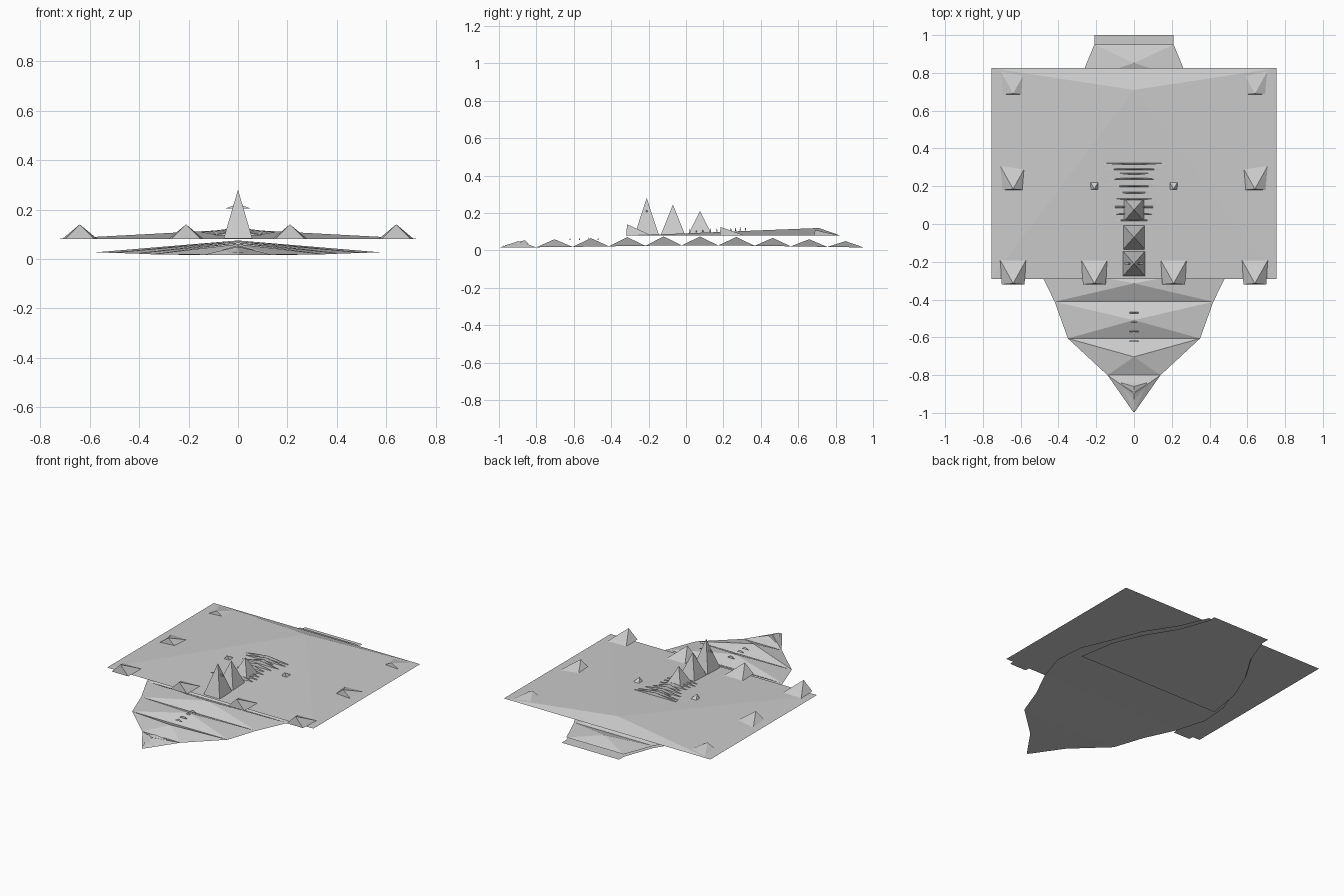
import bpy


def mesh(name, verts, faces):
    me = bpy.data.meshes.new(name)
    me.from_pydata(verts, [], faces)
    me.update()
    ob = bpy.data.objects.new(name, me)
    bpy.context.collection.objects.link(ob)
    return ob


def pyramid(name, front, back, apex, x=0):
    """front/back = (y, half width, z); apex = (y, z)"""
    (y0, w0, z0), (y1, w1, z1) = front, back
    v = [(x - w0, y0, z0), (x + w0, y0, z0), (x + w1, y1, z1), (x - w1, y1, z1),
         (x, apex[0], apex[1])]
    f = [(3, 2, 1, 0), (0, 1, 4), (1, 2, 4), (2, 3, 4), (3, 0, 4)]
    return mesh(name, v, f)


# lower hull: a row of low pyramids following the plan outline
widths = [.004, .14, .35, .42, .515, .575, .56, .48, .41, .29, .21]
base = [.016, .017, .019, .022, .025, .027, .027, .025, .022, .019, .016]
peaks = [.05, .06, .066, .071, .075, .075, .072, .067, .06, .05]
step = 1.945 / 10
for i in range(10):
    y0 = -.995 + i * step
    y1 = y0 + step
    pyramid(f"hull_segment_{i}", (y0, widths[i], base[i]), (y1, widths[i + 1], base[i + 1]),
            ((y0 + y1) / 2, peaks[i]))

# flat keel sheet under the rear
half = [(.52, .13), (.48, .37), (.40, .56), (.28, .756), (.21, .95), (.21, 1.0)]
outline = [(x, y, 0) for x, y in half] + [(-x, y, 0) for x, y in reversed(half)]
mesh("keel_sheet", outline, [tuple(range(len(outline)))])

# bow ornament
pyramid("bow_ornament", (-.98, .008, .025), (-.84, .07, .035), (-.86, .055))

# upper deck
pyramid("upper_deck", (-.29, .755, .08), (.825, .755, .08), (.71, .12))

# deck wedges: x, front y, scale, height
for x, y, s, h in [(.64, -.32, 1, .06), (.21, -.32, 1, .06), (.64, .18, 1, .045),
                   (.21, .18, .52, .045), (.64, .685, 1, .03), (.21, .685, 1, .03)]:
    for side in (-1, 1):
        pyramid("deck_wedge", (y, .06 * s, .08), (y + .135 * s, .072 * s, .08),
                (y + .005, .08 + h), x * side)

# central spires
for y, top in [(-.21, .28), (-.07, .245), (.075, .21)]:
    pyramid("spire", (y - .065, .058, .083), (y + .065, .058, .083), (y, top))
pyramid("spire_crossbar", (-.215, .05, .205), (-.205, .05, .205), (-.21, .222))

# thin deck slats across the centre line
slats = [(.02, .1), (.055, .11), (.09, .1), (.13, .1), (.165, .08), (.2, .11),
         (.24, .135), (.265, .08), (.29, .15), (.318, .16)]
for y, w in slats:
    z = .09 + .04 * y
    pyramid("deck_slat", (y - .004, w, z + .004), (y + .004, w, z + .004), (y, z + .024))

# small foredeck slats
for i in range(4):
    y = -.47 - .05 * i
    pyramid("foredeck_slat", (y - .003, .025, .055), (y + .003, .025, .055), (y, .07))
